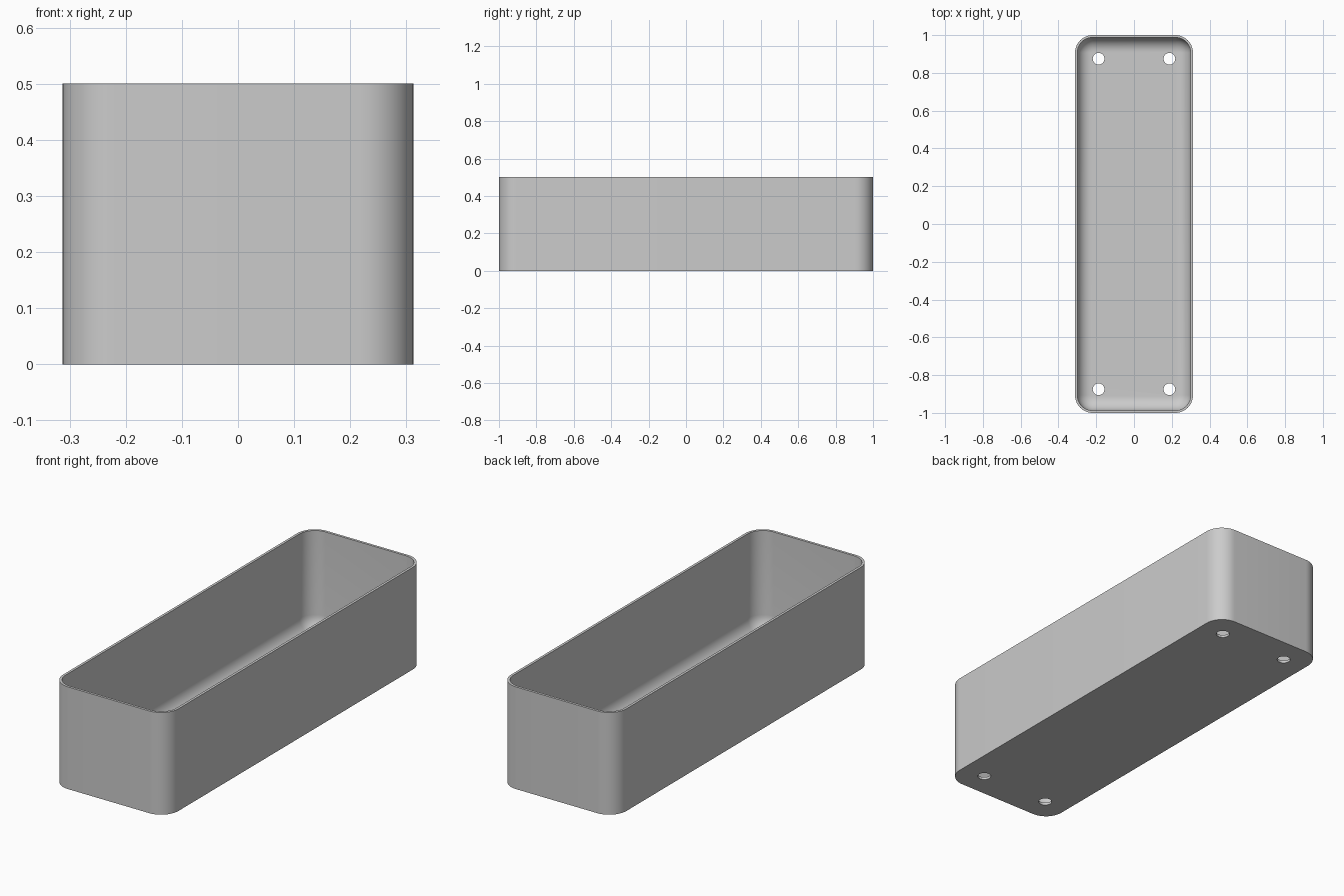
import bpy, bmesh
from math import pi, sin, cos, radians

cube = bpy.data.objects.get("Cube")
if cube:
    bpy.data.objects.remove(cube, do_unlink=True)

HALF_X, HALF_Y, HEIGHT = 0.3125, 1.0, 0.5
CORNER, WALL, FILLET = 0.094, 0.0125, 0.075
SEGMENTS, FILLET_STEPS = 12, 10
HOLE_X, HOLE_Y, HOLE_RADIUS = 0.1875, 0.875, 0.031

grey = bpy.data.materials.new("plain grey")
grey.use_nodes = True
colour = (0.6, 0.6, 0.6, 1)
grey.diffuse_color = colour
grey.node_tree.nodes["Principled BSDF"].inputs["Base Color"].default_value = colour


def rounded_ring(bm, inset, z):
    """Ring of vertices round a rounded rectangle, shrunk by inset."""
    ring = []
    radius = CORNER - inset
    corners = [(1, 1), (-1, 1), (-1, -1), (1, -1)]
    for quarter, (sx, sy) in enumerate(corners):
        for i in range(SEGMENTS + 1):
            a = (quarter + i / SEGMENTS) * pi / 2
            ring.append(bm.verts.new((sx * (HALF_X - CORNER) + radius * cos(a),
                                      sy * (HALF_Y - CORNER) + radius * sin(a), z)))
    return ring


# Wall section: outside, rim, inside, then the curve down into the floor
section = [(0, 0), (0, HEIGHT), (WALL, HEIGHT)]
for i in range(FILLET_STEPS + 1):
    a = i / FILLET_STEPS * pi / 2
    section.append((WALL + FILLET * (1 - cos(a)), WALL + FILLET * (1 - sin(a))))

# Tray shell
bm = bmesh.new()
rings = [rounded_ring(bm, inset, z) for inset, z in section]
for low, high in zip(rings, rings[1:]):
    for i in range(len(low)):
        j = (i + 1) % len(low)
        bm.faces.new((low[i], low[j], high[j], high[i]))
bm.faces.new(rings[0][::-1])
bm.faces.new(rings[-1])
bmesh.ops.recalc_face_normals(bm, faces=bm.faces)
mesh = bpy.data.meshes.new("tray")
bm.to_mesh(mesh)
bm.free()
mesh.materials.append(grey)
tray = bpy.data.objects.new("tray", mesh)
bpy.context.collection.objects.link(tray)

# Four drain holes through the floor
for sx in (-1, 1):
    for sy in (-1, 1):
        bpy.ops.mesh.primitive_cylinder_add(vertices=32, radius=HOLE_RADIUS, depth=0.1,
                                            location=(sx * HOLE_X, sy * HOLE_Y, 0))
        cutter = bpy.context.object
        cutter.name = "hole_cutter"
        cutter.hide_render = True
        cutter.data.materials.append(grey)
        cut = tray.modifiers.new("drain hole", 'BOOLEAN')
        cut.operation = 'DIFFERENCE'
        cut.solver = 'EXACT'
        cut.object = cutter
        bpy.context.view_layer.objects.active = tray
        bpy.ops.object.modifier_apply(modifier=cut.name)
        bpy.data.objects.remove(cutter, do_unlink=True)

# Smooth corners with crisp rim and base edges
bpy.ops.object.select_all(action='DESELECT')
tray.select_set(True)
bpy.context.view_layer.objects.active = tray
bpy.ops.object.shade_smooth_by_angle(angle=radians(30))
